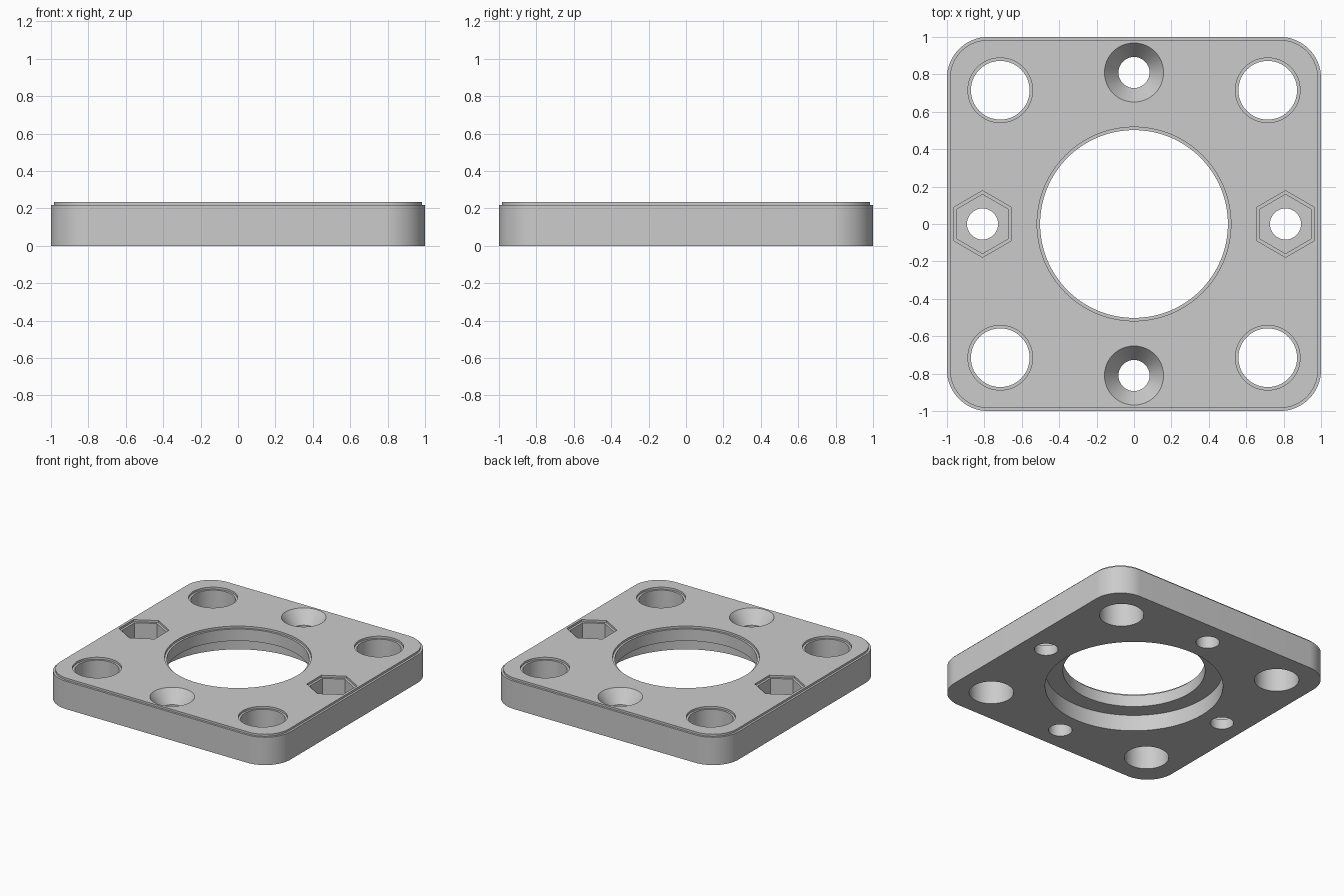
import bpy, bmesh
from math import cos, sin, pi

if "Cube" in bpy.data.objects:
    bpy.data.objects.remove(bpy.data.objects["Cube"], do_unlink=True)

TOP = 0.233      # plate height
LIP_Z = 0.217    # height of the small step round every top edge
LIP = 0.016      # width of that step
CORNER = 0.22    # plate corner radius
OVER = 0.05      # cutter overshoot past the faces
SMALL = 0.083    # small screw hole radius

grey = bpy.data.materials.new("plain grey")
grey.use_nodes = True
grey.diffuse_color = (0.6, 0.6, 0.6, 1)
bsdf = grey.node_tree.nodes["Principled BSDF"]
bsdf.inputs["Base Color"].default_value = grey.diffuse_color


def stack(name, rings):
    """Solid made by joining outlines (points, z) from bottom to top."""
    bm = bmesh.new()
    loops = [[bm.verts.new((x, y, z)) for x, y in pts] for pts, z in rings]
    n = len(loops[0])
    for low, high in zip(loops, loops[1:]):
        for i in range(n):
            j = (i + 1) % n
            bm.faces.new((low[i], low[j], high[j], high[i]))
    bm.faces.new(loops[0][::-1])
    bm.faces.new(loops[-1])
    mesh = bpy.data.meshes.new(name)
    bm.to_mesh(mesh)
    bm.free()
    mesh.materials.append(grey)
    obj = bpy.data.objects.new(name, mesh)
    bpy.context.collection.objects.link(obj)
    return obj


def circle(r, n, cx, cy):
    start = pi / 2
    return [(cx + r * cos(start + 2 * pi * i / n),
             cy + r * sin(start + 2 * pi * i / n)) for i in range(n)]


def rounded_square(inset, steps=16):
    c, r = 1 - CORNER, CORNER - inset
    pts = []
    for k, (sx, sy) in enumerate([(1, 1), (-1, 1), (-1, -1), (1, -1)]):
        for i in range(steps + 1):
            a = (k + i / steps) * pi / 2
            pts.append((sx * c + r * cos(a), sy * c + r * sin(a)))
    return pts


# Plate with a stepped top edge
plate = stack("mounting_plate", [
    (rounded_square(0), 0), (rounded_square(0), LIP_Z),
    (rounded_square(LIP), LIP_Z), (rounded_square(LIP), TOP)])

cutters = []


def cut(name, profile, n=64, at=(0, 0)):
    """Vertical hole with a (radius, z) profile and n sides."""
    cutters.append(stack(name, [(circle(r, n, *at), z) for r, z in profile]))


def stepped(r, bottom, lip=LIP):
    return [(r, bottom), (r, LIP_Z), (r + lip, LIP_Z), (r + lip, TOP + OVER)]


# Centre bore with a wide recess underneath
cut("centre_bore", [(0.628, -OVER), (0.628, 0.125)] + stepped(0.502, 0.125), 128)

# Corner holes
for sx in (-1, 1):
    for sy in (-1, 1):
        cut("corner_hole", stepped(0.157, -OVER), at=(sx * 0.715, sy * 0.715))

for s in (-1, 1):
    # Countersunk screw holes at front and back
    cut("countersunk_hole", [(SMALL, -OVER), (SMALL, TOP - 0.1),
                             (0.158, TOP), (0.158, TOP + OVER)], at=(0, s * 0.81))
    # Nut pockets at left and right, with a screw hole below
    cut("nut_pocket", stepped(0.158, 0.078, 0.02), 6, (s * 0.81, 0))
    cut("nut_screw_hole", [(SMALL, -OVER), (SMALL, 0.15)], at=(s * 0.81, 0))

# Apply every cut, then remove the cutters
for c in cutters:
    mod = plate.modifiers.new(c.name, "BOOLEAN")
    mod.operation = "DIFFERENCE"
    mod.solver = "EXACT"
    mod.object = c
    c.hide_render = True
bpy.context.view_layer.update()
result = bpy.data.meshes.new_from_object(
    plate.evaluated_get(bpy.context.evaluated_depsgraph_get()))
plate.modifiers.clear()
plate.data = result
for c in cutters:
    bpy.data.objects.remove(c, do_unlink=True)

# Smooth round walls, sharp edges
for o in bpy.context.selected_objects:
    o.select_set(False)
plate.select_set(True)
bpy.context.view_layer.objects.active = plate
bpy.ops.object.shade_smooth_by_angle(angle=pi / 6)
